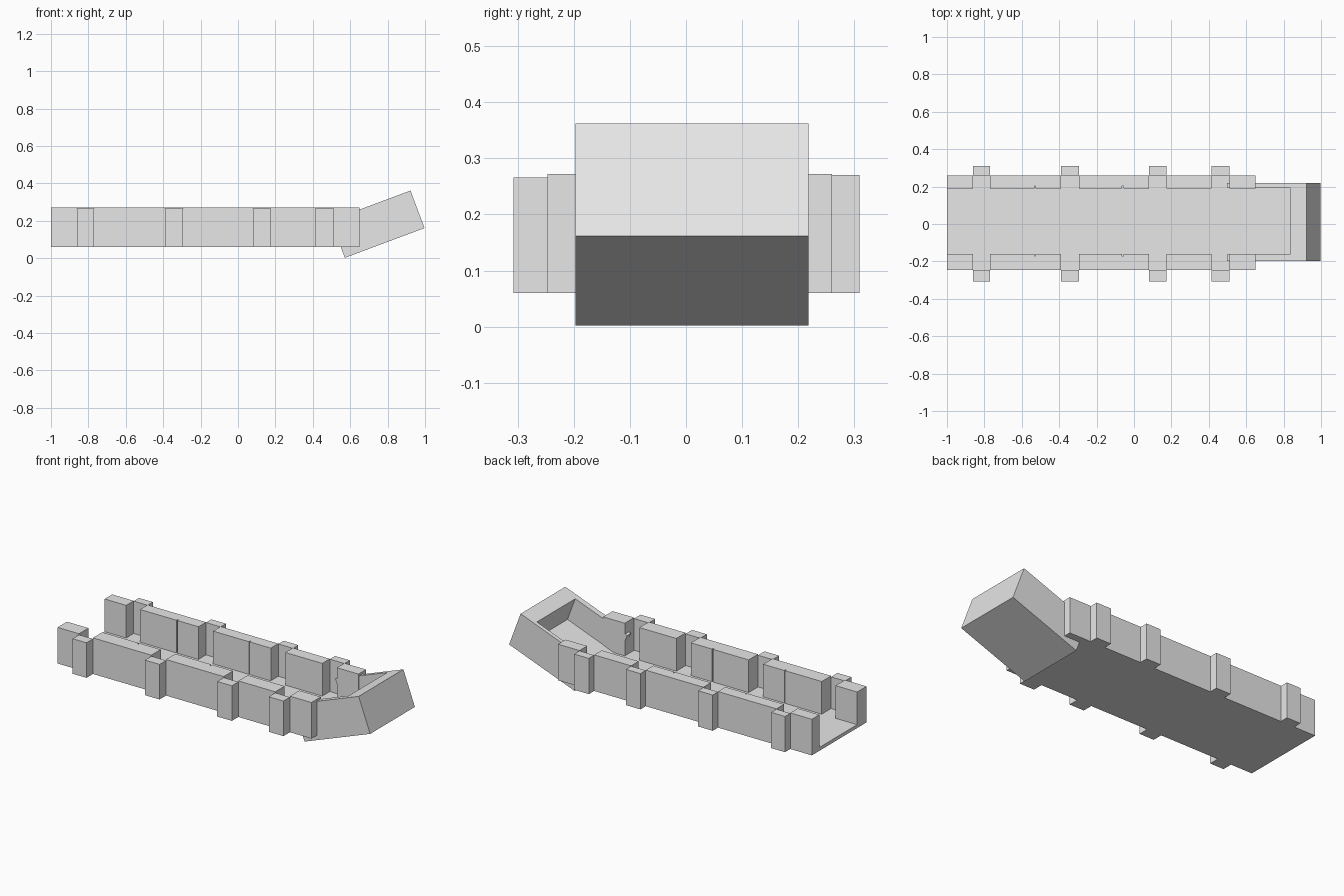
import bpy
import bmesh
import math
from mathutils import Matrix

old = bpy.data.objects.get("Cube")
if old:
    bpy.data.objects.remove(old, do_unlink=True)

grey = bpy.data.materials.new("light_grey")
grey.use_nodes = True
grey.diffuse_color = (0.8, 0.8, 0.8, 1)
grey.node_tree.nodes["Principled BSDF"].inputs["Base Color"].default_value = grey.diffuse_color


def prism(name, outline, z0, z1):
    """Extrude a plan outline from z0 up to z1."""
    bm = bmesh.new()
    base = bm.faces.new([bm.verts.new((x, y, z0)) for x, y in outline])
    top = bmesh.ops.extrude_face_region(bm, geom=[base])["geom"]
    verts = [v for v in top if isinstance(v, bmesh.types.BMVert)]
    bmesh.ops.translate(bm, verts=verts, vec=(0, 0, z1 - z0))
    bmesh.ops.recalc_face_normals(bm, faces=bm.faces)
    mesh = bpy.data.meshes.new(name)
    bm.to_mesh(mesh)
    bm.free()
    mesh.materials.append(grey)
    obj = bpy.data.objects.new(name, mesh)
    bpy.context.collection.objects.link(obj)
    return obj


def box(name, x0, x1, y0, y1, z0, z1):
    return prism(name, [(x0, y0), (x1, y0), (x1, y1), (x0, y1)], z0, z1)


BOTTOM, TOP = 0.06, 0.272
BACK_END, FRONT_END = -1.0, 0.65
RIBS = [(-0.86, -0.77), (-0.39, -0.295), (0.08, 0.175), (0.415, 0.51)]
SEAMS = [-0.53, -0.06]

# Channel floor
box("floor", BACK_END, FRONT_END, -0.247, 0.26, BOTTOM, 0.08)

# Side walls, broken by a recess at each rib
sides = [("right", -0.16, -0.247, -0.307, 0.266), ("left", 0.19, 0.26, 0.309, 0.27)]
starts = [BACK_END] + [r[1] for r in RIBS]
ends = [r[0] for r in RIBS] + [FRONT_END]
for side, inner, outer, rib_outer, rib_top in sides:
    out = math.copysign(0.012, outer)
    for a, b in zip(starts, ends):
        outline = [(a, outer), (a, inner)]
        # Narrow panel joint on the inner face
        for s in SEAMS:
            if a < s < b:
                outline += [(s - 0.003, inner), (s - 0.003, inner + out),
                            (s + 0.003, inner + out), (s + 0.003, inner)]
        outline += [(b, inner), (b, outer)]
        prism(side + "_wall", outline, BOTTOM, TOP)
    for a, b in RIBS:
        lo, hi = sorted((outer, rib_outer))
        box(side + "_rib", a, b, lo, hi, BOTTOM, rib_top)

# Raised end tray, built level and then tilted about its lower edge
LENGTH, HEIGHT, END = 0.455, 0.214, 0.095
Y0, Y1 = -0.197, 0.218
tray = [
    box("tray_floor", 0, LENGTH, Y0, Y1, 0, 0.07),
    box("tray_right_wall", 0, LENGTH - END, Y0, -0.162, 0.07, HEIGHT),
    box("tray_left_wall", 0, LENGTH - END, 0.194, Y1, 0.07, HEIGHT),
    box("tray_end_wall", LENGTH - END, LENGTH, Y0, Y1, 0.07, HEIGHT),
]
tilt = Matrix.Translation((0.571, 0, 0.002)) @ Matrix.Rotation(math.radians(-20.5), 4, "Y")
for part in tray:
    part.data.transform(tilt)
